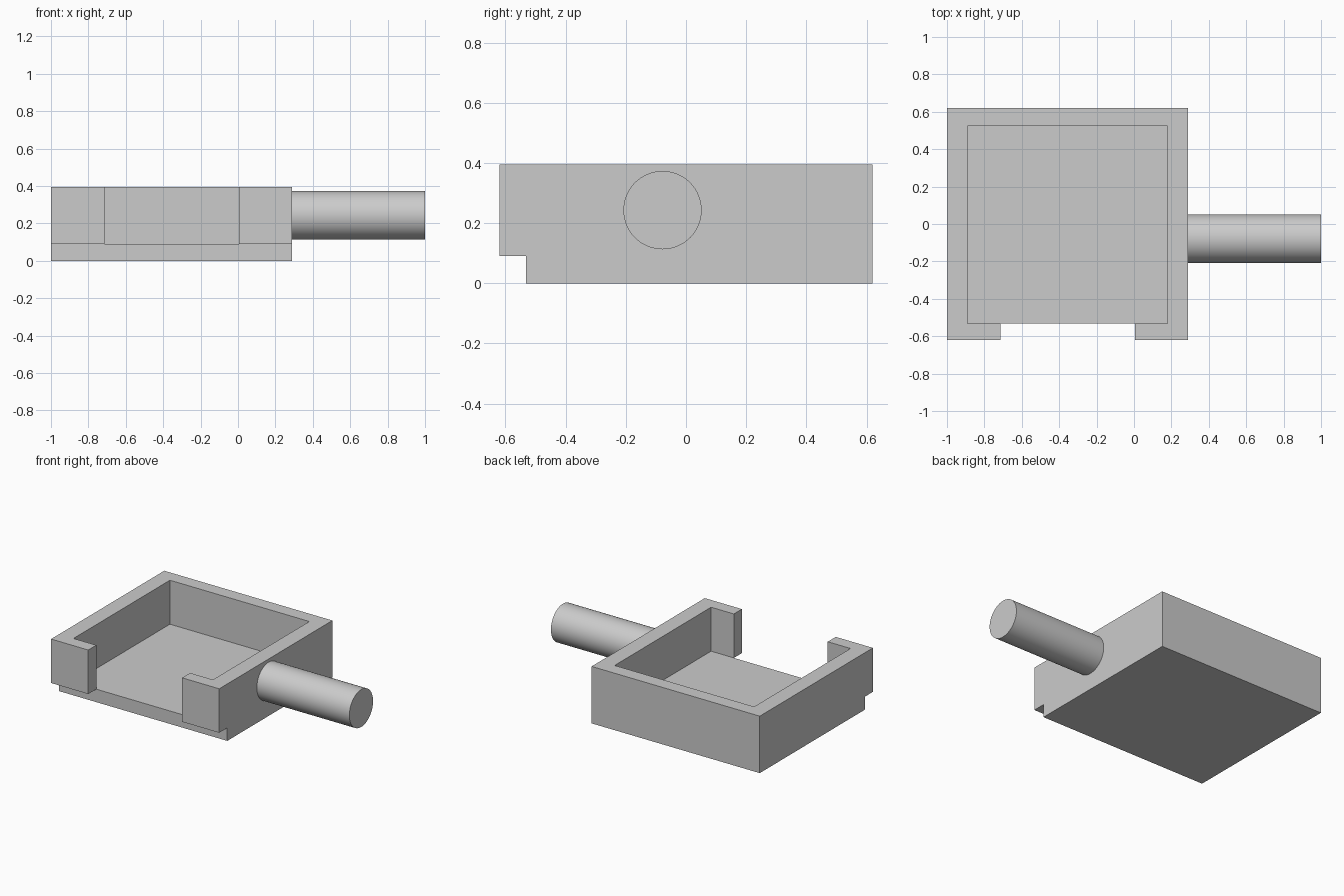
import bpy
import bmesh
import math

cube = bpy.data.objects.get("Cube")
if cube:
    bpy.data.objects.remove(cube, do_unlink=True)

grey = bpy.data.materials.new("light_grey")
grey.use_nodes = True
colour = (0.6, 0.6, 0.6, 1)
grey.diffuse_color = colour
grey.node_tree.nodes["Principled BSDF"].inputs["Base Color"].default_value = colour


def extrude_outline(name, outline, bottom, top):
    """Make a solid by raising a flat outline from bottom to top."""
    bm = bmesh.new()
    face = bm.faces.new([bm.verts.new((x, y, bottom)) for x, y in outline])
    raised = bmesh.ops.extrude_face_region(bm, geom=[face])["geom"]
    verts = [v for v in raised if isinstance(v, bmesh.types.BMVert)]
    bmesh.ops.translate(bm, verts=verts, vec=(0, 0, top - bottom))
    bmesh.ops.recalc_face_normals(bm, faces=bm.faces)
    mesh = bpy.data.meshes.new(name)
    bm.to_mesh(mesh)
    bm.free()
    mesh.materials.append(grey)
    obj = bpy.data.objects.new(name, mesh)
    bpy.context.collection.objects.link(obj)
    return obj


# Tray dimensions
left, right, front, back = -1.0, 0.29, -0.62, 0.62
in_left, in_right, in_front, in_back = -0.89, 0.18, -0.532, 0.525
gap_left, gap_right = -0.715, 0.005
floor_top, rim = 0.09, 0.395

# Floor plate, set back from the front
extrude_outline("tray_floor", [(left, in_front), (right, in_front),
                               (right, back), (left, back)], 0, floor_top)

# Wall with an opening in the front
extrude_outline("tray_wall", [
    (gap_right, front), (right, front), (right, back), (left, back),
    (left, front), (gap_left, front), (gap_left, in_front),
    (in_left, in_front), (in_left, in_back), (in_right, in_back),
    (in_right, in_front), (gap_right, in_front)], floor_top, rim)

# Round side handle
bpy.ops.mesh.primitive_cylinder_add(
    vertices=64, radius=0.13, depth=1 - right,
    location=((1 + right) / 2, -0.078, 0.243), rotation=(0, math.pi / 2, 0))
handle = bpy.context.object
handle.name = "handle"
handle.data.materials.append(grey)
bpy.ops.object.shade_smooth_by_angle()
